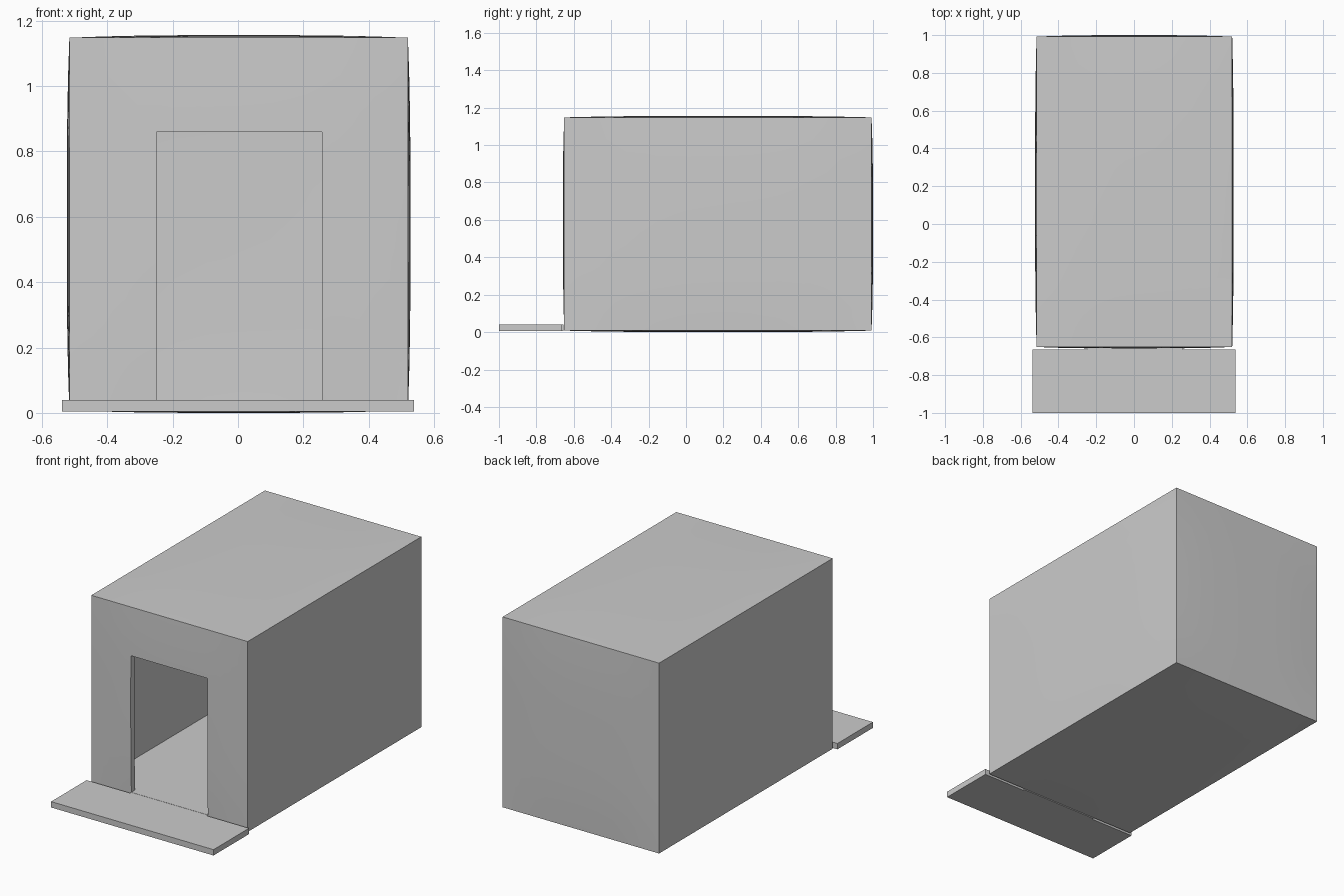
import bpy, bmesh
from mathutils import Vector

if "Cube" in bpy.data.objects:
    bpy.data.objects.remove(bpy.data.objects["Cube"])


def make_object(name, bm):
    bmesh.ops.recalc_face_normals(bm, faces=bm.faces)
    mesh = bpy.data.meshes.new(name)
    bm.to_mesh(mesh)
    bm.free()
    ob = bpy.data.objects.new(name, mesh)
    bpy.context.collection.objects.link(ob)
    return ob


def bulged_box(name, lo, hi, bulge=0.0, cuts=0, floor=None):
    """Box whose faces swell gently outward at their middles."""
    bm = bmesh.new()
    bmesh.ops.create_cube(bm, size=2)
    if cuts:
        bmesh.ops.subdivide_edges(bm, edges=bm.edges[:], cuts=cuts, use_grid_fill=True)
    lo, hi = Vector(lo), Vector(hi)
    for v in bm.verts:
        u = v.co.copy()
        fall = [1 - abs(c) ** 3 for c in u]
        for i in range(3):
            p = lo[i] + (hi[i] - lo[i]) * (u[i] + 1) / 2
            j, k = (i + 1) % 3, (i + 2) % 3
            v.co[i] = p + bulge * u[i] * fall[j] * fall[k]
        if floor is not None and u.z < -0.999:
            v.co.z = floor
    return make_object(name, bm)


def carve(target, cutter):
    mod = target.modifiers.new("carve", 'BOOLEAN')
    mod.operation = 'DIFFERENCE'
    mod.solver = 'EXACT'
    mod.object = cutter
    bpy.context.view_layer.objects.active = target
    bpy.ops.object.modifier_apply(modifier=mod.name)
    bpy.data.objects.remove(cutter, do_unlink=True)


# Hollow room with slightly swollen walls
WALL = 0.035
lo, hi = Vector((-0.516, -0.651, 0.008)), Vector((0.52, 0.992, 1.148))
t = Vector((WALL, WALL, WALL))
room = bulged_box("room_shell", lo, hi, 0.008, 9)
carve(room, bulged_box("cavity_cutter", lo + t, hi - t, 0.008, 9, floor=0.04))

# Doorway in the front wall
carve(room, bulged_box("door_cutter", (-0.25, -0.8, 0.04), (0.257, -0.55, 0.86)))

bpy.ops.object.select_all(action='DESELECT')
room.select_set(True)
bpy.context.view_layer.objects.active = room
bpy.ops.object.shade_smooth_by_angle(angle=0.5)

# Porch slab with a tongue reaching the doorway
outline = [(-0.538, -1), (0.538, -1), (0.538, -0.664), (0.257, -0.664),
           (0.257, -0.654), (-0.25, -0.654), (-0.25, -0.664), (-0.538, -0.664)]
bm = bmesh.new()
face = bm.faces.new([bm.verts.new((x, y, 0.005)) for x, y in outline])
ext = bmesh.ops.extrude_face_region(bm, geom=[face])
bmesh.ops.translate(bm, vec=(0, 0, 0.035),
                    verts=[g for g in ext["geom"] if isinstance(g, bmesh.types.BMVert)])
make_object("porch_slab", bm)
